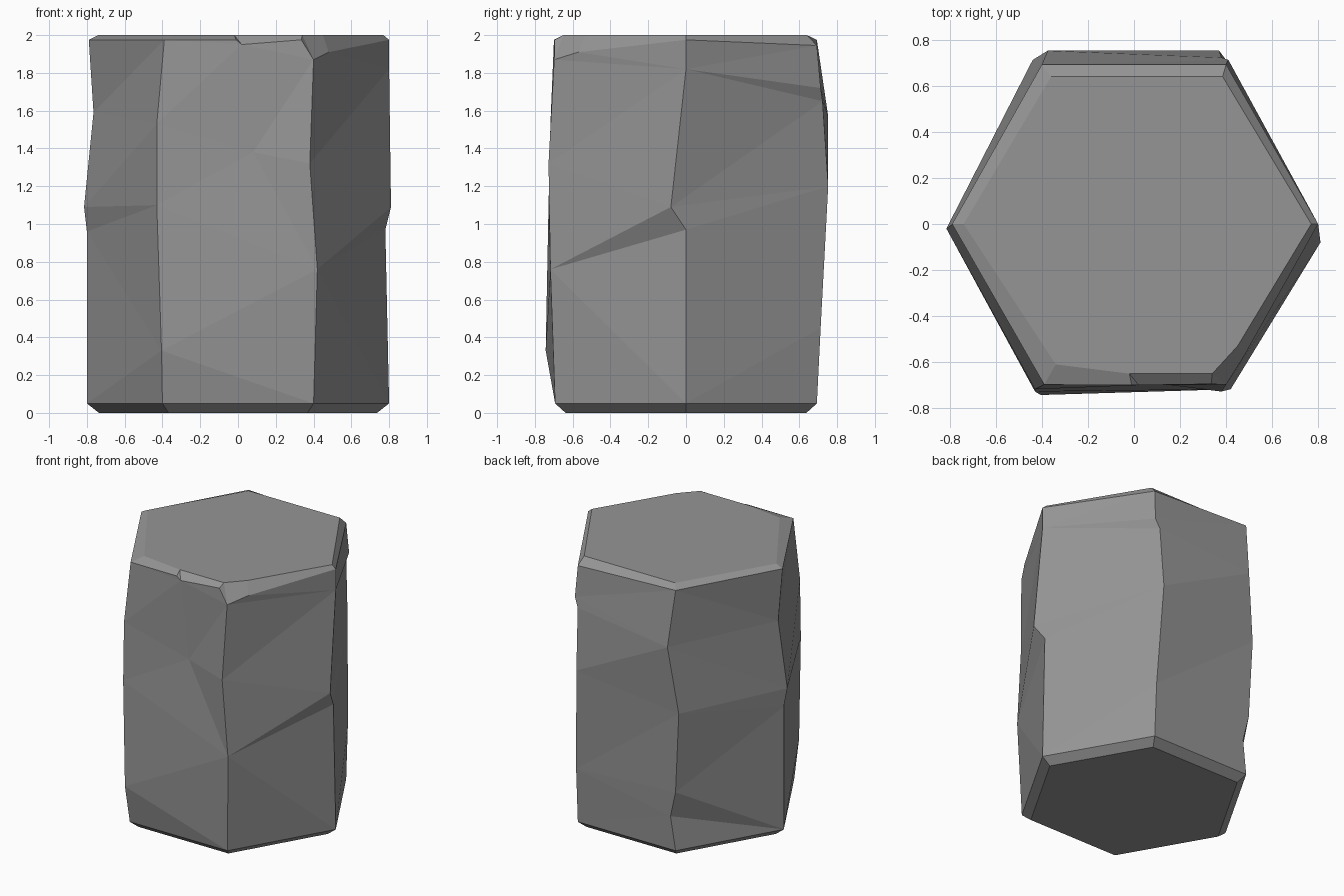
import bpy
import bmesh
from math import cos, sin, radians
from mathutils import Vector

RADIUS = 0.8
BOTTOM, TOP, BEVEL = 0.05, 1.975, 0.92

default_cube = bpy.data.objects.get("Cube")
if default_cube:
    bpy.data.objects.remove(default_cube, do_unlink=True)


def corner(index, z, dx=0.0, dy=0.0):
    """Point on one upright edge of the hexagon, nudged in x and y."""
    angle = radians(60 * index)
    return Vector((RADIUS * cos(angle) + dx, RADIUS * sin(angle) + dy, z))


# Worn upright edges, counter-clockwise from +x: (height, nudge x, nudge y)
wear = [
    [(0.97, -0.02, 0), (1.09, 0.01, -0.08), (1.82, 0, 0), (TOP, 0, 0)],
    [(0.45, 0, 0.02), (1.2, -0.03, 0.06), (1.65, -0.02, 0.03),
     (1.72, 0.01, 0.02), (1.945, 0, 0)],
    [(0.3, 0.035, 0.01), (0.49, -0.01, 0.015), (1.08, -0.04, 0.02),
     (1.57, 0.025, 0.06), (TOP, 0, 0)],
    [(0.96, 0, 0), (1.09, -0.015, -0.02), (1.59, 0.035, 0.015), (TOP, 0.01, 0)],
    [(0.33, -0.005, -0.05), (1.1, -0.03, -0.035), (1.53, -0.03, -0.025),
     (TOP, 0.01, -0.005)],
    [(0.76, 0.02, -0.025), (1.32, -0.02, -0.035), (1.87, 0, -0.005)],
]
edges = [[corner(i, BOTTOM)] + [corner(i, *step) for step in steps]
         for i, steps in enumerate(wear)]

# Chipped front: a shallow dent, a notch in the rim and a broken corner
dent = Vector((0.08, -0.69, 1.38))
notch = Vector((0.02, -0.7, 1.95))
notch_end = Vector((-0.01, -0.7, TOP))
chip_left = Vector((0.335, -0.695, TOP))
chip_right = Vector((0.48, -0.57, 1.91))

bm = bmesh.new()
vert_cache = {}


def add_face(points):
    """Add a face with shared vertices, dropping repeated points."""
    verts = []
    for point in points:
        key = tuple(round(value, 4) for value in point)
        if key not in vert_cache:
            vert_cache[key] = bm.verts.new(point)
        if vert_cache[key] not in verts:
            verts.append(vert_cache[key])
    if len(verts) > 2:
        bm.faces.new(verts)


def zip_chains(right, left):
    """Fill between two rising chains, always taking the flatter diagonal."""
    i = j = 0
    while i < len(right) - 1 or j < len(left) - 1:
        can_right, can_left = i < len(right) - 1, j < len(left) - 1
        take_right = can_right and (
            not can_left
            or abs(right[i + 1].z - left[j].z) <= abs(left[j + 1].z - right[i].z))
        if take_right:
            add_face([right[i], right[i + 1], left[j]])
            i += 1
        else:
            add_face([right[i], left[j + 1], left[j]])
            j += 1


# Plain sides
for i in range(4):
    zip_chains(edges[i], edges[i + 1])

# Side next to the broken corner
front_edge = edges[5]
zip_chains(front_edge + [chip_right], edges[0])

# Front side, split along the crack through the dent
zip_chains(edges[4], front_edge[:2] + [dent, notch, notch_end])
zip_chains([front_edge[1], dent, notch], front_edge[1:] + [chip_left])

# Bevelled top rim: each outer point is paired with a point of the flat top
outer = [edge[-1] for edge in edges[:5]]
outer += [notch_end, notch, chip_left, front_edge[-1], chip_right]
flat = [(0.77, 0), (0.385, 0.64), (-0.36, 0.64), (-0.74, 0), (-0.34, -0.61),
        (-0.02, -0.65), (-0.02, -0.65), (0.34, -0.65), (0.34, -0.65),
        (0.45, -0.53)]
inner = [Vector((x, y, 2)) for x, y in flat]
for i in range(len(outer)):
    k = (i + 1) % len(outer)
    add_face([outer[i], outer[k], inner[k], inner[i]])
add_face(inner)

# Bevelled base
foot = [edge[0] for edge in edges]
sole = [Vector((p.x * BEVEL, p.y * BEVEL, 0)) for p in foot]
for i in range(6):
    k = (i + 1) % 6
    add_face([sole[i], sole[k], foot[k], foot[i]])
add_face(sole)

bmesh.ops.recalc_face_normals(bm, faces=bm.faces)
mesh = bpy.data.meshes.new("stone_column")
bm.to_mesh(mesh)
bm.free()

# Stone colour
stone = bpy.data.materials.new("grey_stone")
stone.use_nodes = True
colour = (0.3, 0.3, 0.3, 1)
stone.diffuse_color = colour
shader = next(n for n in stone.node_tree.nodes if n.type == "BSDF_PRINCIPLED")
shader.inputs["Base Color"].default_value = colour
mesh.materials.append(stone)

column = bpy.data.objects.new("stone_column", mesh)
bpy.context.scene.collection.objects.link(column)
